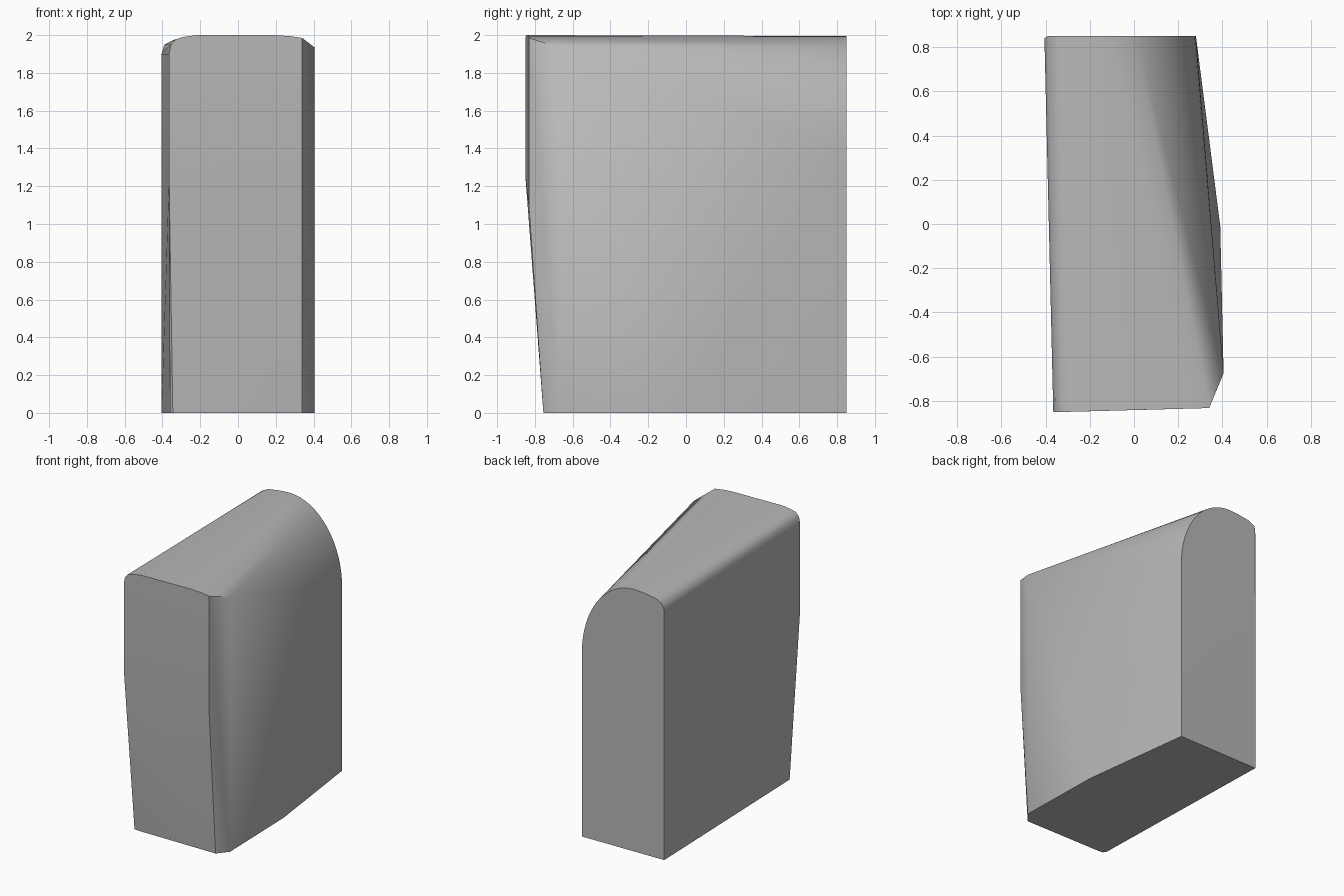
import bpy
import bmesh
from math import sin, cos, pi, radians

cube = bpy.data.objects.get("Cube")
if cube:
    bpy.data.objects.remove(cube, do_unlink=True)

# Plain grey material
grey = bpy.data.materials.new("warm_grey")
grey.use_nodes = True
colour = (0.48, 0.48, 0.48, 1)
grey.diffuse_color = colour
grey.node_tree.nodes["Principled BSDF"].inputs["Base Color"].default_value = colour

points = []

# Arched back wall: tall elliptical shoulder on one side, tight corner on the other
back_y = 0.85
points += [(0.28, back_y, 0), (-0.405, back_y - 0.01, 0)]
steps = 16
for i in range(steps + 1):
    a = i / steps * pi / 2
    points.append((-0.16 + 0.44 * cos(a), back_y, 1.4 + 0.595 * sin(a)))
points += [(-0.24, back_y, 1.99), (-0.34, back_y, 1.975),
           (-0.39, back_y, 1.95), (-0.405, back_y - 0.01, 1.9)]

# Front wall: leans out from the base, then rises upright to a softly rounded top
points += [(-0.36, -0.73, 0), (-0.345, -0.75, 0), (-0.31, -0.755, 0), (0.34, -0.755, 0)]
points += [(-0.365, -0.85, 1.25), (0.34, -0.832, 1.1)]
points += [(-0.365, -0.85, 1.9), (-0.355, -0.85, 1.95), (-0.33, -0.85, 1.978),
           (-0.29, -0.849, 1.99), (-0.22, -0.847, 2), (0.19, -0.836, 2),
           (0.27, -0.834, 1.995), (0.34, -0.832, 1.985)]

# Bevelled corner and the slight bend in the long side
points += [(0.405, -0.675, 0), (0.405, -0.675, 1.935), (0.39, -0.01, 0)]

# Wrap the profiles in one convex shell
bm = bmesh.new()
for p in points:
    bm.verts.new(p)
hull = bmesh.ops.convex_hull(bm, input=bm.verts)
loose = {g for g in hull["geom_interior"] + hull["geom_unused"]
         if isinstance(g, bmesh.types.BMVert) and g.is_valid}
bmesh.ops.delete(bm, geom=list(loose), context="VERTS")
bmesh.ops.dissolve_limit(bm, angle_limit=radians(0.3), verts=bm.verts, edges=bm.edges)
bmesh.ops.recalc_face_normals(bm, faces=bm.faces)

mesh = bpy.data.meshes.new("rounded_block")
bm.to_mesh(mesh)
bm.free()
mesh.materials.append(grey)
block = bpy.data.objects.new("rounded_block", mesh)
bpy.context.collection.objects.link(block)

# Smooth the arch while keeping the wall edges crisp
bpy.ops.object.select_all(action="DESELECT")
block.select_set(True)
bpy.context.view_layer.objects.active = block
bpy.ops.object.shade_smooth_by_angle(angle=radians(30))
